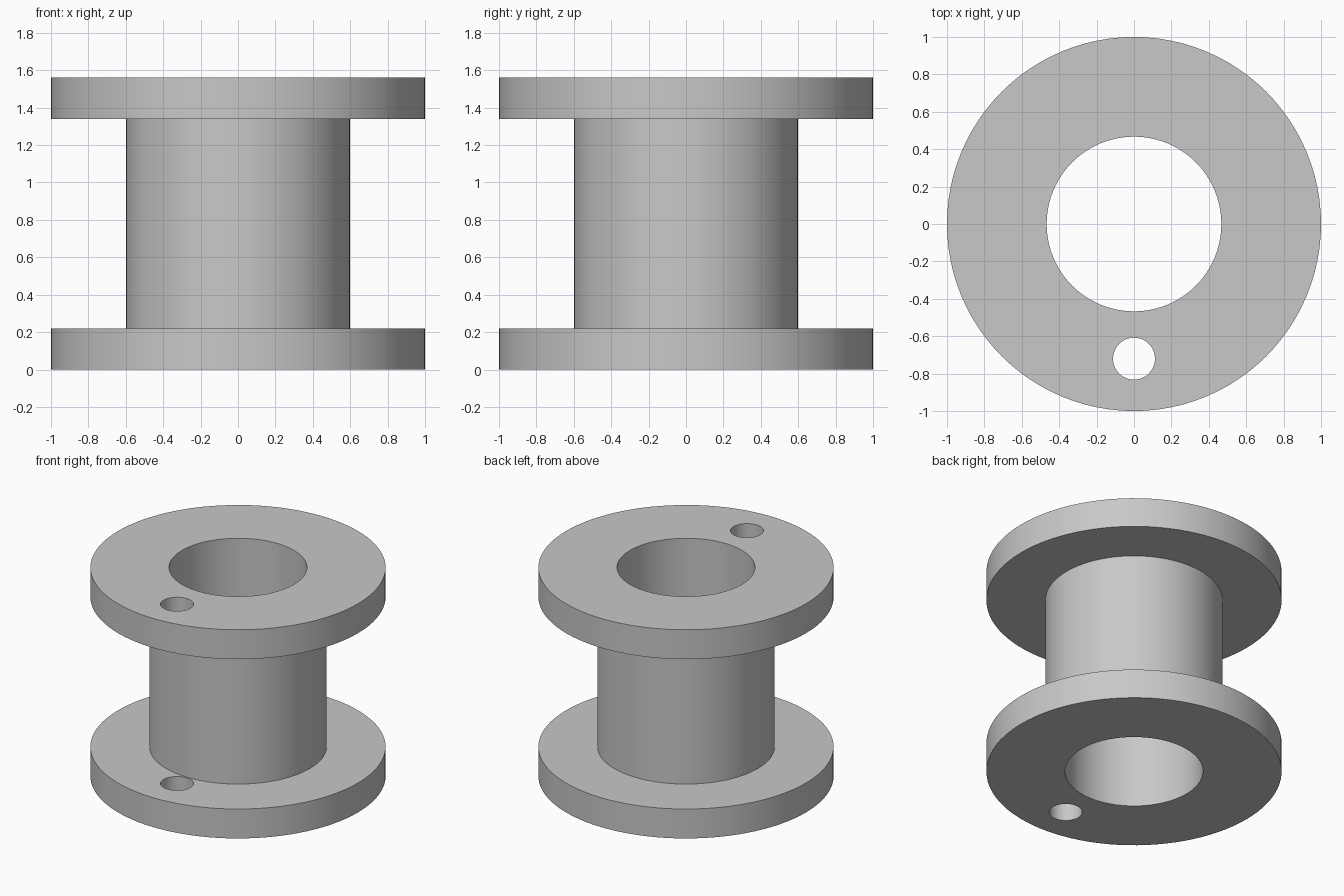
import bpy
import math

cube = bpy.data.objects.get("Cube")
if cube:
    bpy.data.objects.remove(cube, do_unlink=True)

SIDES = 96
HEIGHT = 1.56
FLANGE_THICKNESS = 0.22
FLANGE_RADIUS = 1.0
CORE_RADIUS = 0.6
BORE_RADIUS = 0.467
HOLE_RADIUS = 0.112
HOLE_Y = -0.72

grey = bpy.data.materials.new("plain grey")
grey.use_nodes = True
colour = (0.58, 0.58, 0.58, 1)
grey.diffuse_color = colour
grey.node_tree.nodes["Principled BSDF"].inputs["Base Color"].default_value = colour


def cylinder(name, radius, bottom, top, y=0, sides=SIDES):
    bpy.ops.mesh.primitive_cylinder_add(
        vertices=sides, radius=radius, depth=top - bottom,
        location=(0, y, (bottom + top) / 2))
    obj = bpy.context.object
    obj.name = obj.data.name = name
    return obj


def drill(obj, radius, y=0, sides=SIDES):
    """Cut a vertical round hole right through obj."""
    cutter = cylinder("hole_cutter", radius, -1, HEIGHT + 1, y, sides)
    cutter.hide_render = True
    cut = obj.modifiers.new("hole", "BOOLEAN")
    cut.operation = "DIFFERENCE"
    cut.solver = "EXACT"
    cut.object = cutter
    bpy.ops.object.select_all(action="DESELECT")
    obj.select_set(True)
    bpy.context.view_layer.objects.active = obj
    bpy.ops.object.modifier_apply(modifier=cut.name)
    bpy.data.objects.remove(cutter, do_unlink=True)


def finish(obj):
    obj.data.materials.clear()
    obj.data.materials.append(grey)
    bpy.ops.object.select_all(action="DESELECT")
    obj.select_set(True)
    bpy.context.view_layer.objects.active = obj
    bpy.ops.object.shade_smooth_by_angle(angle=math.radians(30))


# Two matching end flanges, each with a bore and a small offset hole
for name, bottom in (("bottom_flange", 0), ("top_flange", HEIGHT - FLANGE_THICKNESS)):
    flange = cylinder(name, FLANGE_RADIUS, bottom, bottom + FLANGE_THICKNESS)
    drill(flange, BORE_RADIUS)
    drill(flange, HOLE_RADIUS, HOLE_Y, 48)
    finish(flange)

# Hollow core between the flanges
core = cylinder("core_tube", CORE_RADIUS, FLANGE_THICKNESS, HEIGHT - FLANGE_THICKNESS)
drill(core, BORE_RADIUS)
finish(core)
